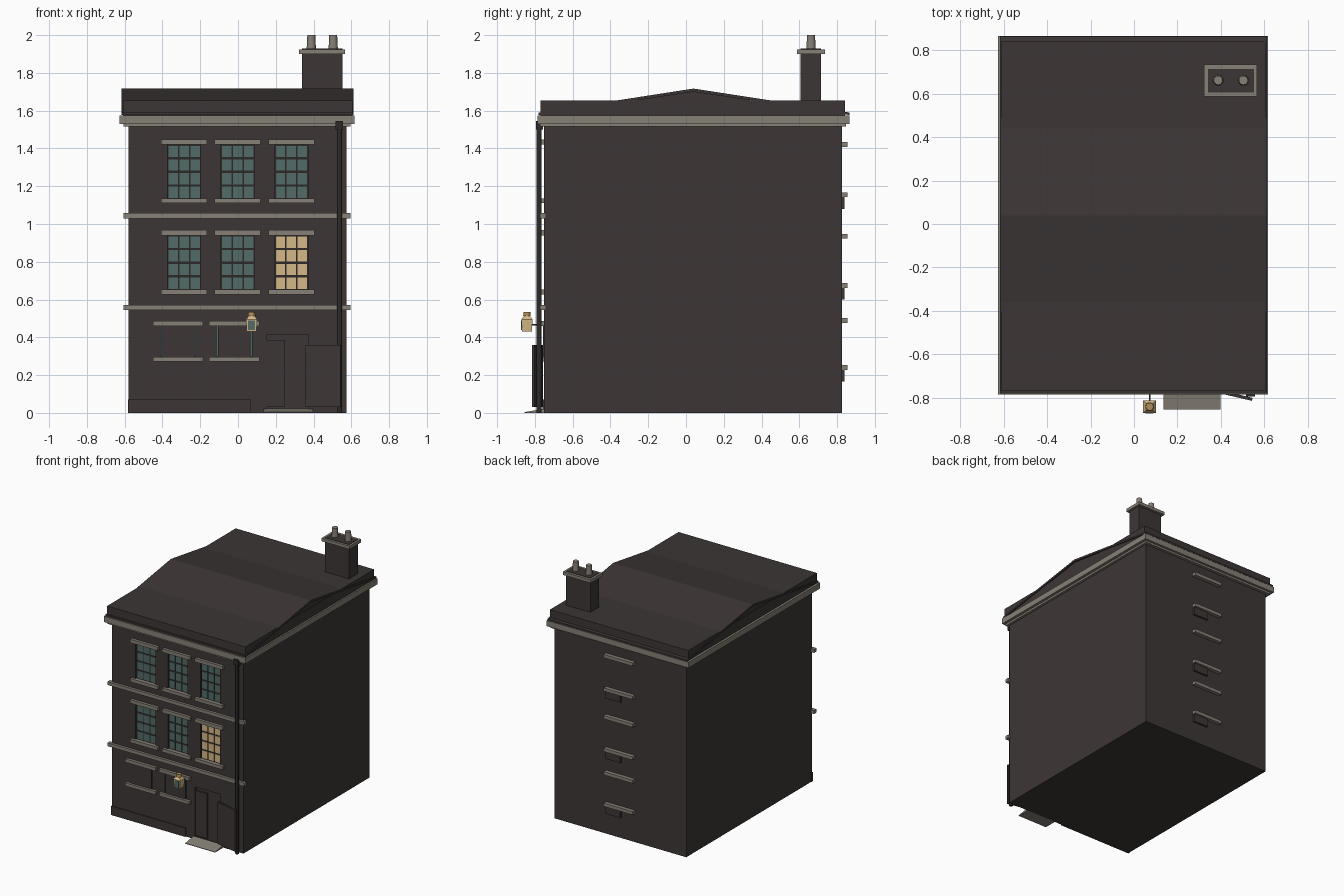
import bpy, bmesh, math
from mathutils import Matrix, Vector

cube = bpy.data.objects.get("Cube")
if cube:
    bpy.data.objects.remove(cube, do_unlink=True)


def material(name, r, g, b):
    m = bpy.data.materials.new(name)
    m.use_nodes = True
    m.diffuse_color = (r, g, b, 1)
    bsdf = next(n for n in m.node_tree.nodes if n.type == 'BSDF_PRINCIPLED')
    bsdf.inputs["Base Color"].default_value = (r, g, b, 1)
    bsdf.inputs["Roughness"].default_value = 0.8
    return m


BRICK = material("sooty brick", 0.046, 0.037, 0.036)
IRON = material("dark iron", 0.026, 0.022, 0.022)
STONE = material("grey stone", 0.24, 0.215, 0.18)
GLASS = material("teal glass", 0.085, 0.15, 0.135)
LIT = material("lamp lit cream", 0.66, 0.48, 0.24)
BRASS = material("dull brass", 0.42, 0.27, 0.10)


def finish(name, bm, mat):
    bmesh.ops.recalc_face_normals(bm, faces=bm.faces)
    mesh = bpy.data.meshes.new(name)
    bm.to_mesh(mesh)
    bm.free()
    mesh.materials.append(mat)
    ob = bpy.data.objects.new(name, mesh)
    bpy.context.collection.objects.link(ob)
    return ob


def boxes(name, mat, spans):
    """One object made of boxes, each given as (x range, y range, z range)."""
    bm = bmesh.new()
    for span in spans:
        lo, hi = Vector([s[0] for s in span]), Vector([s[1] for s in span])
        m = Matrix.Translation((lo + hi) / 2) @ Matrix.Diagonal((*(hi - lo), 1))
        bmesh.ops.create_cube(bm, size=1, matrix=m)
    return finish(name, bm, mat)


def box(name, mat, x, y, z):
    return boxes(name, mat, [(x, y, z)])


def prism(name, mat, profile, x):
    """Extrude a (y, z) profile along x."""
    bm = bmesh.new()
    face = bm.faces.new([bm.verts.new((x[0], y, z)) for y, z in profile])
    side = bmesh.ops.extrude_face_region(bm, geom=[face])["geom"]
    moved = [v for v in side if isinstance(v, bmesh.types.BMVert)]
    bmesh.ops.translate(bm, verts=moved, vec=(x[1] - x[0], 0, 0))
    return finish(name, bm, mat)


def cone(name, mat, at, r1, r2, z, sides=12, turn=0):
    bm = bmesh.new()
    m = Matrix.Translation((*at, sum(z) / 2)) @ Matrix.Rotation(turn, 4, 'Z')
    bmesh.ops.create_cone(bm, cap_ends=True, segments=sides, radius1=r1,
                          radius2=r2, depth=z[1] - z[0], matrix=m)
    ob = finish(name, bm, mat)
    if sides > 8:
        bpy.ops.object.select_all(action='DESELECT')
        ob.select_set(True)
        bpy.context.view_layer.objects.active = ob
        bpy.ops.object.shade_smooth_by_angle()
    return ob


FRONT, BACK, RECESS = -0.752, 0.825, 0.02
WALL_X = (-0.58, 0.575)
COLUMNS = (-0.285, -0.002, 0.283)
STOREYS = ((0.65, 0.94), (1.132, 1.42))
SHUTTERED = (-0.317, -0.02)
DEEP = FRONT + RECESS

# Walls with recessed openings
openings = [((x - 0.087, x + 0.087), (FRONT - 0.05, DEEP), z)
            for x in COLUMNS for z in STOREYS]
openings += [((x - 0.093, x + 0.093), (FRONT - 0.05, DEEP), (0.29, 0.465))
             for x in SHUTTERED]
openings.append(((0.15, 0.37), (FRONT - 0.05, DEEP), (0.015, 0.415)))
walls = box("walls", BRICK, WALL_X, (FRONT, BACK), (0, 1.56))
cutter = boxes("opening_cutter", BRICK, openings)
cutter.hide_render = True
cut = walls.modifiers.new("openings", 'BOOLEAN')
cut.operation, cut.object, cut.solver = 'DIFFERENCE', cutter, 'EXACT'
bpy.context.view_layer.objects.active = walls
bpy.ops.object.modifier_apply(modifier=cut.name)
bpy.data.objects.remove(cutter, do_unlink=True)

# Sash windows: three by four panes on a dark backing
for i, x in enumerate(COLUMNS):
    for j, (z0, z1) in enumerate(STOREYS):
        lit = i == 2 and j == 0
        pitch_x, pitch_z = 0.174 / 3, (z1 - z0) / 4
        panes = []
        for c in range(3):
            for r in range(4):
                px = x - 0.087 + (c + 0.5) * pitch_x
                pz = z0 + (r + 0.5) * pitch_z
                panes.append(((px - 0.025, px + 0.025), (DEEP - 0.008, DEEP - 0.003),
                              (pz - 0.03, pz + 0.03)))
        boxes(f"window_panes_{i}_{j}", LIT if lit else GLASS, panes)
        box(f"window_frame_{i}_{j}", IRON, (x - 0.087, x + 0.087),
            (DEEP - 0.004, DEEP + 0.002), (z0, z1))
        boxes(f"lintel_and_sill_{i}_{j}", STONE,
              [((x - 0.122, x + 0.122), (FRONT - 0.022, FRONT + 0.01), z)
               for z in ((z1, z1 + 0.028), (z0 - 0.022, z0 + 0.004))])

# Shuttered ground floor windows
for i, x in enumerate(SHUTTERED):
    box(f"ground_glass_{i}", GLASS, (x - 0.093, x + 0.093),
        (DEEP - 0.004, DEEP), (0.30, 0.46))
    box(f"shutter_{i}", BRICK, (x - 0.087, x + 0.087),
        (FRONT - 0.004, FRONT + 0.004), (0.295, 0.46))
    boxes(f"ground_lintel_and_sill_{i}", STONE,
          [((x - 0.133, x + 0.133), (FRONT - 0.022, FRONT + 0.01), z)
           for z in ((0.46, 0.487), (0.272, 0.297))])

# Rear lintels, sills and thin aprons
for i, (sill, lintel) in enumerate(((0.24, 0.49), (0.675, 0.935), (1.155, 1.42))):
    boxes(f"rear_lintel_and_sill_{i}", STONE,
          [((-0.13, 0.125), (BACK - 0.01, BACK + 0.03), (z - 0.013, z + 0.013))
           for z in (sill, lintel)])
    box(f"rear_apron_{i}", BRICK, (-0.01, 0.12), (BACK, BACK + 0.014),
        (sill - 0.075, sill - 0.013))

# String courses, plinth and cornice
boxes("string_courses", STONE, [((-0.605, 0.595), (-0.772, -0.742), (z, z + 0.027))
                                for z in (0.545, 1.03)])
box("plinth", BRICK, (-0.583, 0.07), (FRONT - 0.008, FRONT + 0.01), (0, 0.07))
boxes("cornice", STONE, [((-0.605, 0.595), (-0.772, 0.848), (1.515, 1.535)),
                         ((-0.627, 0.617), (-0.786, 0.866), (1.53, 1.575))])

# Parapet block and low gable roof
box("parapet", BRICK, (-0.61, 0.605), (-0.77, 0.842), (1.57, 1.655))
prism("gable_infill", BRICK, [(-0.74, 1.58), (0.81, 1.58), (0.04, 1.703)], (-0.605, 0.6))
prism("roof_slab", BRICK, [(-0.78, 1.577), (-0.78, 1.59), (0.04, 1.717), (0.865, 1.59),
                           (0.865, 1.577), (0.04, 1.70)], (-0.617, 0.612))

# Chimney
box("chimney_stack", BRICK, (0.34, 0.552), (0.605, 0.715), (1.58, 1.928))
box("chimney_cap", STONE, (0.322, 0.567), (0.588, 0.735), (1.9, 1.925))
for i, x in enumerate((0.388, 0.504)):
    cone(f"chimney_pot_{i}", STONE, (x, 0.662), 0.025, 0.021, (1.92, 2.0))

# Drainpipe
cone("drainpipe", IRON, (0.537, -0.778), 0.014, 0.014, (0, 1.53))
box("rain_hopper", IRON, (0.517, 0.557), (-0.795, -0.757), (1.5, 1.545))

# Doorway: fixed leaf, open leaf and sloping step
box("fixed_door", BRICK, (0.15, 0.25), (DEEP - 0.014, DEEP), (0.03, 0.385))
hinge, edge = Vector((0.36, -0.765)), Vector((0.545, -0.808))
swing = edge - hinge
leaf = box("open_door", BRICK, (0, swing.length), (-0.007, 0.007), (0.03, 0.36))
leaf.matrix_world = (Matrix.Translation((*hinge, 0))
                     @ Matrix.Rotation(math.atan2(swing.y, swing.x), 4, 'Z'))
prism("door_step", STONE, [(-0.855, 0), (-0.855, 0.004), (-0.75, 0.022), (-0.75, 0)],
      (0.135, 0.398))

# Wall lantern
LAMP = (0.072, -0.842)
quarter = math.pi / 4
cone("lantern_body", LIT, LAMP, 0.036, 0.042, (0.43, 0.495), 4, quarter)
cone("lantern_roof", LIT, LAMP, 0.042, 0.02, (0.495, 0.515), 4, quarter)
cone("lantern_finial", BRASS, LAMP, 0.02, 0.018, (0.512, 0.535))
box("lantern_pane", GLASS, (0.053, 0.091), (-0.874, -0.866), (0.438, 0.488))
box("lantern_bracket", IRON, (0.068, 0.076), (-0.82, FRONT), (0.462, 0.47))
